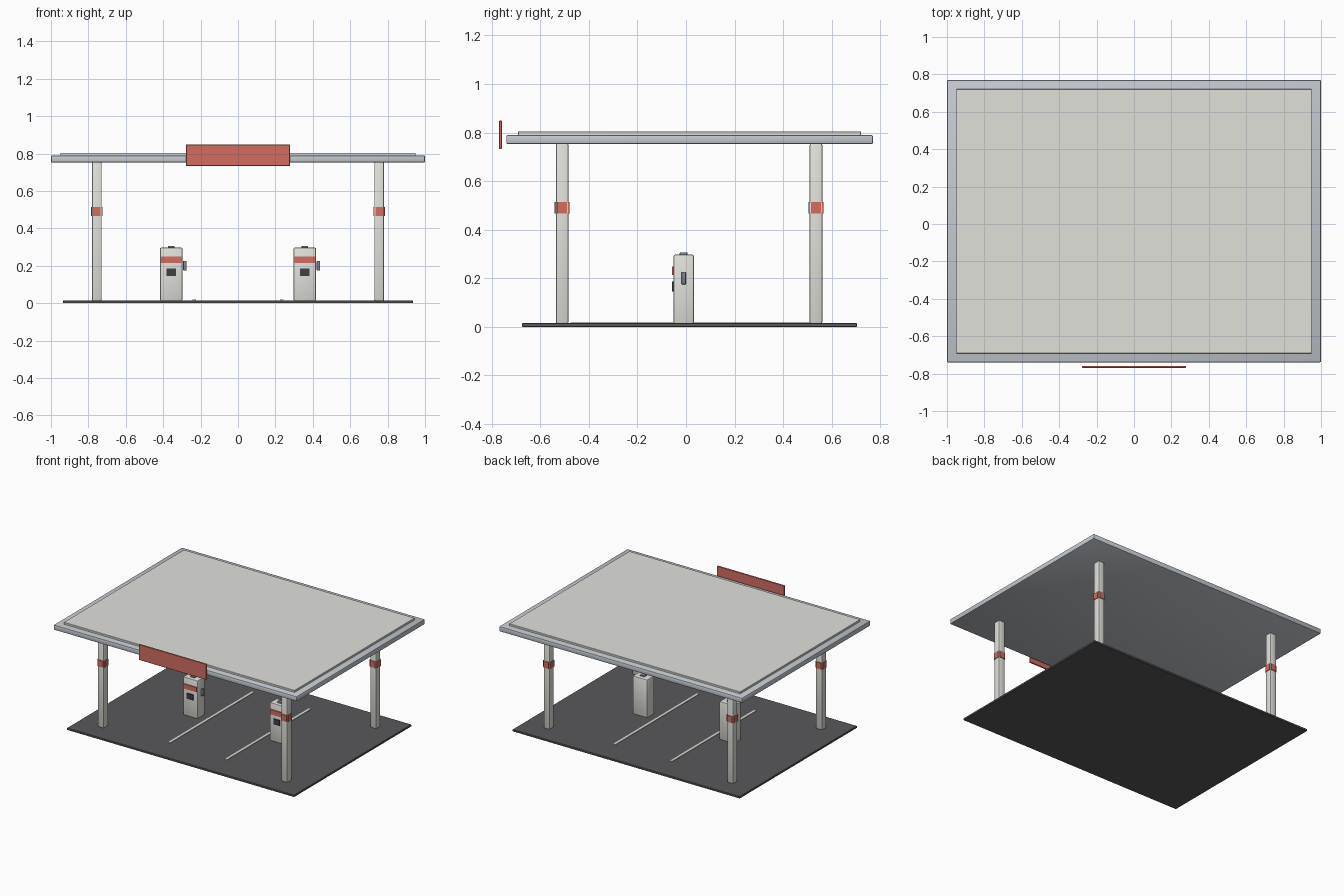
import bpy, bmesh
from mathutils import Vector

if "Cube" in bpy.data.objects:
    bpy.data.objects.remove(bpy.data.objects["Cube"])


def material(name, rgb):
    m = bpy.data.materials.new(name)
    m.diffuse_color = (*rgb, 1)
    m.use_nodes = True
    m.node_tree.nodes["Principled BSDF"].inputs["Base Color"].default_value = m.diffuse_color
    return m


RED = material("red", (0.65, 0.15, 0.12))
CREAM = material("off_white", (0.75, 0.75, 0.71))
STEEL = material("steel", (0.55, 0.59, 0.63))
ASPHALT = material("asphalt", (0.10, 0.10, 0.105))
DARK = material("dark", (0.05, 0.05, 0.06))
GREY = material("mid_grey", (0.22, 0.24, 0.27))


def box(name, x, y, z, mat, bevel=0, segments=2):
    """Box from (min, max) ranges, with optional rounded edges."""
    lo, hi = Vector((x[0], y[0], z[0])), Vector((x[1], y[1], z[1]))
    mesh = bpy.data.meshes.new(name)
    bm = bmesh.new()
    bmesh.ops.create_cube(bm, size=1)
    bmesh.ops.scale(bm, vec=hi - lo, verts=bm.verts)
    if bevel:
        bmesh.ops.bevel(bm, geom=bm.edges[:], offset=bevel, segments=segments,
                        profile=0.5, affect='EDGES')
    bm.to_mesh(mesh)
    bm.free()
    mesh.materials.append(mat)
    ob = bpy.data.objects.new(name, mesh)
    ob.location = (lo + hi) / 2
    bpy.context.collection.objects.link(ob)
    if bevel:
        bpy.context.view_layer.objects.active = ob
        ob.select_set(True)
        bpy.ops.object.shade_smooth_by_angle()
        ob.select_set(False)
    return ob


def around(c, half):
    return (c - half, c + half)


# forecourt slab and painted lane lines
box("forecourt", (-0.935, 0.935), (-0.675, 0.703), (0, 0.015), ASPHALT, 0.002, 1)
for side in (-1, 1):
    box("lane_line", around(0.234 * side, 0.009), (-0.475, 0.51),
        (0.013, 0.019), CREAM)

# canopy, roof panel and blank front sign
box("canopy", (-1, 1), (-0.74, 0.77), (0.752, 0.79), STEEL, 0.007)
box("roof_panel", (-0.95, 0.95), (-0.692, 0.721), (0.787, 0.804), CREAM, 0.002, 1)
box("sign_board", (-0.278, 0.278), (-0.769, -0.758), (0.733, 0.849), RED, 0.002, 1)

# columns, each with four red band plates
for cx in (-0.755, 0.755):
    for cy in (-0.51, 0.535):
        box("column", around(cx, 0.026), around(cy, 0.026), (0.013, 0.755), CREAM, 0.007)
        for s in (-1, 1):
            box("column_band", around(cx, 0.021), around(cy + s * 0.028, 0.003),
                (0.466, 0.514), RED)
            box("column_band", around(cx + s * 0.028, 0.003), around(cy, 0.021),
                (0.466, 0.514), RED)

# fuel pumps
for px in (-0.357, 0.357):
    box("pump_body", around(px, 0.06), (-0.051, 0.032), (0.013, 0.297), CREAM, 0.006)
    box("pump_panel", around(px, 0.055), (-0.058, -0.049), (0.214, 0.249), RED)
    box("pump_screen", around(px, 0.026), (-0.058, -0.049), (0.145, 0.186), DARK)
    box("pump_cap", around(px, 0.017), around(-0.01, 0.016), (0.294, 0.307), GREY, 0.003)
    box("pump_nozzle", (px + 0.064, px + 0.082), (-0.018, -0.001),
        (0.175, 0.226), GREY, 0.002)
